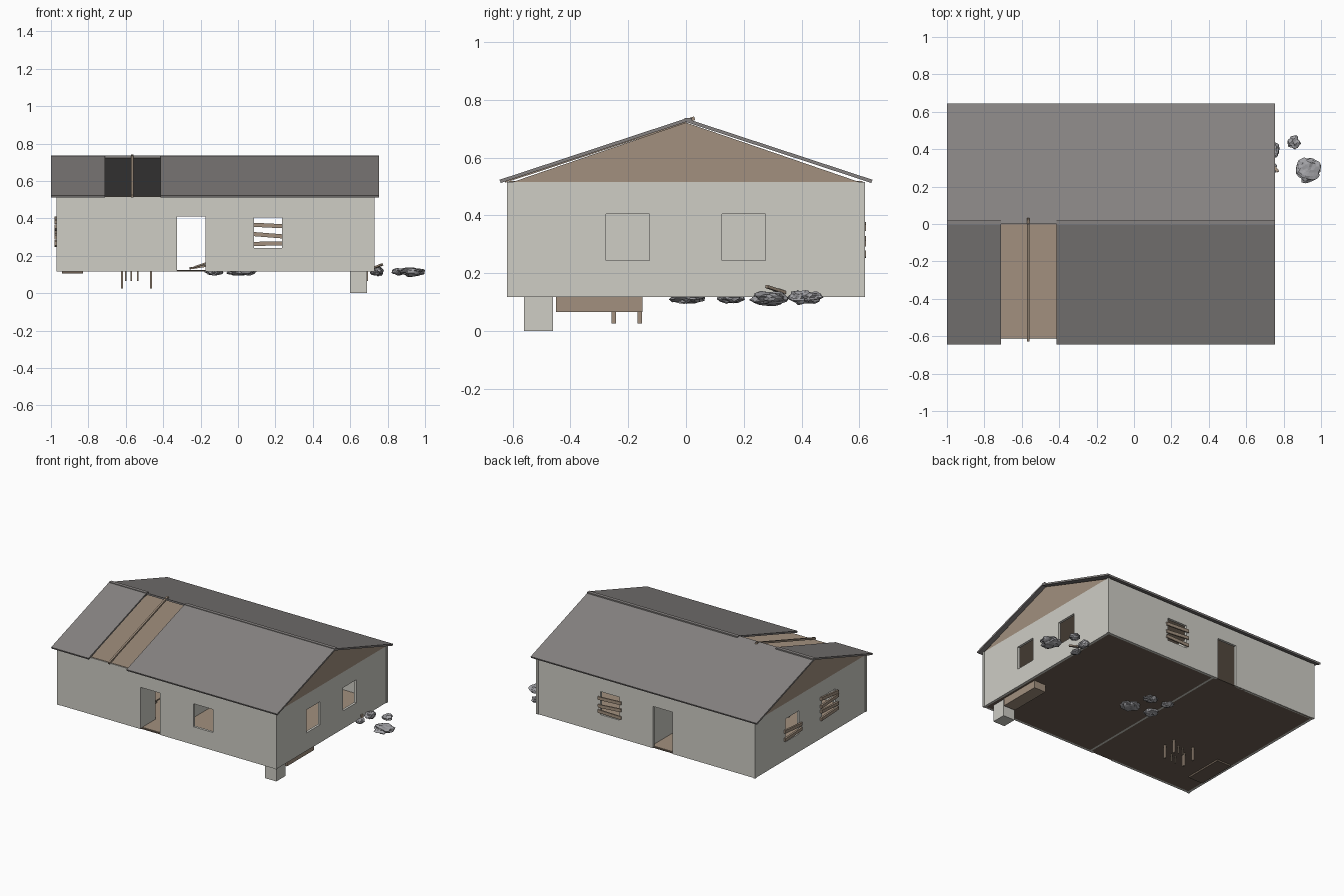
import bpy, bmesh, math, random
from mathutils import Vector, noise

if "Cube" in bpy.data.objects:
    bpy.data.objects.remove(bpy.data.objects["Cube"])
random.seed(4)

def material(name, rgb):
    m = bpy.data.materials.new(name)
    m.diffuse_color = (*rgb, 1)
    m.use_nodes = True
    m.node_tree.nodes["Principled BSDF"].inputs["Base Color"].default_value = m.diffuse_color
    return m

PLASTER = material("plaster", (0.62, 0.61, 0.56))
ROOF = material("roofing", (0.24, 0.225, 0.22))
WOOD = material("wood", (0.36, 0.28, 0.21))
DARK = material("dark_wood", (0.16, 0.12, 0.09))
STONE = material("stone", (0.36, 0.36, 0.38))

def finish(bm, name, mat):
    bmesh.ops.recalc_face_normals(bm, faces=bm.faces)
    me = bpy.data.meshes.new(name)
    bm.to_mesh(me)
    bm.free()
    ob = bpy.data.objects.new(name, me)
    bpy.context.collection.objects.link(ob)
    if mat:
        me.materials.append(mat)
    return ob

def box(name, x, y, z, mat, rot=(0, 0, 0)):
    """Box from (min, max) pairs, turned about its own centre."""
    bm = bmesh.new()
    bmesh.ops.create_cube(bm, size=1)
    size = [b - a for a, b in (x, y, z)]
    bmesh.ops.scale(bm, vec=size, verts=bm.verts)
    ob = finish(bm, name, mat)
    ob.location = [(a + b) / 2 for a, b in (x, y, z)]
    ob.rotation_euler = rot
    return ob

def prism(name, pts, x0, x1, mat):
    """Y-Z profile extruded along x."""
    bm = bmesh.new()
    f = bm.faces.new([bm.verts.new((x0, y, z)) for y, z in pts])
    r = bmesh.ops.extrude_face_region(bm, geom=[f])
    vs = [v for v in r["geom"] if isinstance(v, bmesh.types.BMVert)]
    bmesh.ops.translate(bm, vec=(x1 - x0, 0, 0), verts=vs)
    return finish(bm, name, mat)

def cut(target, x, y, z):
    c = box("cutter", x, y, z, None)
    c.hide_render = True
    m = target.modifiers.new("cut", 'BOOLEAN')
    m.operation, m.solver, m.object = 'DIFFERENCE', 'EXACT', c
    bpy.context.view_layer.objects.active = target
    bpy.ops.object.modifier_apply(modifier="cut")
    bpy.data.objects.remove(c)

# Walls: hollow shell with aligned doors and windows
BASE, TOP = 0.117, 0.515
walls = box("walls", (-0.967, 0.727), (-0.615, 0.615), (BASE, TOP), PLASTER)
cut(walls, (-0.95, 0.71), (-0.598, 0.598), (0, 1))
cut(walls, (-0.325, -0.175), (-1, 1), (0.05, 0.41))
cut(walls, (0.085, 0.235), (-1, 1), (0.243, 0.405))
for y0 in (-0.277, 0.125):
    cut(walls, (-1.5, 1.5), (y0, y0 + 0.15), (0.243, 0.405))

# Corner posts, partition, floor and ceiling
for x in (-0.963, 0.723):
    for y in (-0.611, 0.611):
        box("corner_post", (x - 0.008, x + 0.008), (y - 0.008, y + 0.008), (BASE, TOP), PLASTER)
box("partition_wall", (-0.155, -0.14), (-0.598, 0.598), (BASE, TOP), PLASTER)
box("floor", (-0.955, 0.715), (-0.61, 0.61), (BASE, BASE + 0.004), DARK)
box("floor_boards", (-0.95, 0.71), (-0.598, 0.598), (BASE + 0.004, BASE + 0.007), WOOD)
box("ceiling", (-0.955, 0.715), (-0.61, 0.61), (TOP - 0.006, TOP + 0.003), WOOD)
box("door_leaf", (-0.333, -0.325), (-0.598, -0.45), (BASE + 0.007, 0.405), PLASTER)

# Gables
for x in (-0.967, 0.717):
    prism("gable", [(-0.6, TOP), (0.6, TOP), (0, 0.721)], x, x + 0.01, WOOD)

# Roof slopes, the front one broken by a gap
def slope(side):
    return [(0, 0.735), (side * 0.645, 0.523), (side * 0.641, 0.512), (0, 0.723)]
prism("back_roof", slope(1), -1, 0.755, ROOF)
for x0, x1 in ((-1, -0.71), (-0.415, 0.755)):
    prism("front_roof", slope(-1), x0, x1, ROOF)
    prism("ridge_strip", [(-0.005, 0.737), (0.02, 0.737), (0.02, 0.726), (-0.005, 0.726)], x0, x1, ROOF)
prism("rafter", [(0.028, 0.742), (-0.628, 0.525), (-0.625, 0.513), (0.032, 0.73)], -0.571, -0.559, WOOD)

# Boards nailed over windows
for z, t in ((0.362, 0.05), (0.31, 0.08), (0.265, -0.02)):
    box("back_window_board", (0.07, 0.25), (0.614, 0.623), (z - 0.011, z + 0.011), WOOD, (0, t, 0))
for y, boards in ((-0.202, ((0.39, 0.1), (0.35, -0.06), (0.305, 0.06), (0.262, -0.05))),
                  (0.2, ((0.315, 0.08), (0.27, -0.05)))):
    for z, t in boards:
        box("side_window_board", (-0.98, -0.967), (y - 0.095, y + 0.095), (z - 0.011, z + 0.011), WOOD, (t, 0, 0))

# Furniture that sinks through the floor
box("cabinet", (0.6, 0.69), (-0.56, -0.46), (0, 0.2), PLASTER)
box("counter", (0.605, 0.695), (-0.45, -0.15), (0.065, 0.18), WOOD)
box("mat", (-0.94, -0.83), (-0.45, -0.17), (0.105, 0.135), DARK)
box("table_top", (-0.635, -0.45), (-0.27, -0.14), (0.142, 0.152), WOOD)
for x in (-0.62, -0.465):
    for y in (-0.25, -0.16):
        box("table_leg", (x - 0.006, x + 0.006), (y - 0.008, y + 0.008), (0.025, 0.145), WOOD)
for x, y in ((-0.6, -0.31), (-0.57, -0.31), (-0.57, -0.2), (-0.535, -0.2)):
    box("chair_leg", (x - 0.004, x + 0.004), (y - 0.004, y + 0.004), (0.065, 0.14), WOOD)

# Rubble: flat, lumpy faceted stones
def stone(x, y, z, rx, ry, rz):
    bm = bmesh.new()
    bmesh.ops.create_icosphere(bm, subdivisions=3, radius=1)
    seed = Vector([random.uniform(0, 50) for _ in range(3)])
    for v in bm.verts:
        d = 0.9 + 0.35 * noise.noise(v.co * 1.9 + seed) + 0.15 * noise.noise(v.co * 5 + seed)
        v.co = Vector((v.co.x * rx, v.co.y * ry, v.co.z * rz)) * d
    ob = finish(bm, "rubble_stone", STONE)
    ob.location = (x, y, z)

for s in ((0.93, 0.29, 0.114, 0.072, 0.074, 0.026), (0.855, 0.437, 0.115, 0.036, 0.037, 0.02),
          (0.75, 0.4, 0.117, 0.034, 0.045, 0.025), (0.735, 0.3, 0.11, 0.03, 0.04, 0.015),
          (0.03, 0.0, 0.115, 0.068, 0.062, 0.022), (-0.125, 0.02, 0.115, 0.05, 0.05, 0.022),
          (-0.01, 0.15, 0.115, 0.05, 0.045, 0.022), (-0.14, 0.16, 0.115, 0.04, 0.04, 0.02)):
    stone(*s)

# Loose planks in the rubble
box("loose_plank", (0.69, 0.79), (0.31, 0.325), (0.136, 0.146), WOOD, (0, -0.25, -0.9))
box("loose_plank", (-0.26, -0.16), (0.08, 0.1), (0.135, 0.145), WOOD, (0, -0.15, 0.3))
box("loose_plank", (-0.24, -0.15), (0.02, 0.035), (0.148, 0.156), WOOD, (0, -0.3, -0.4))
